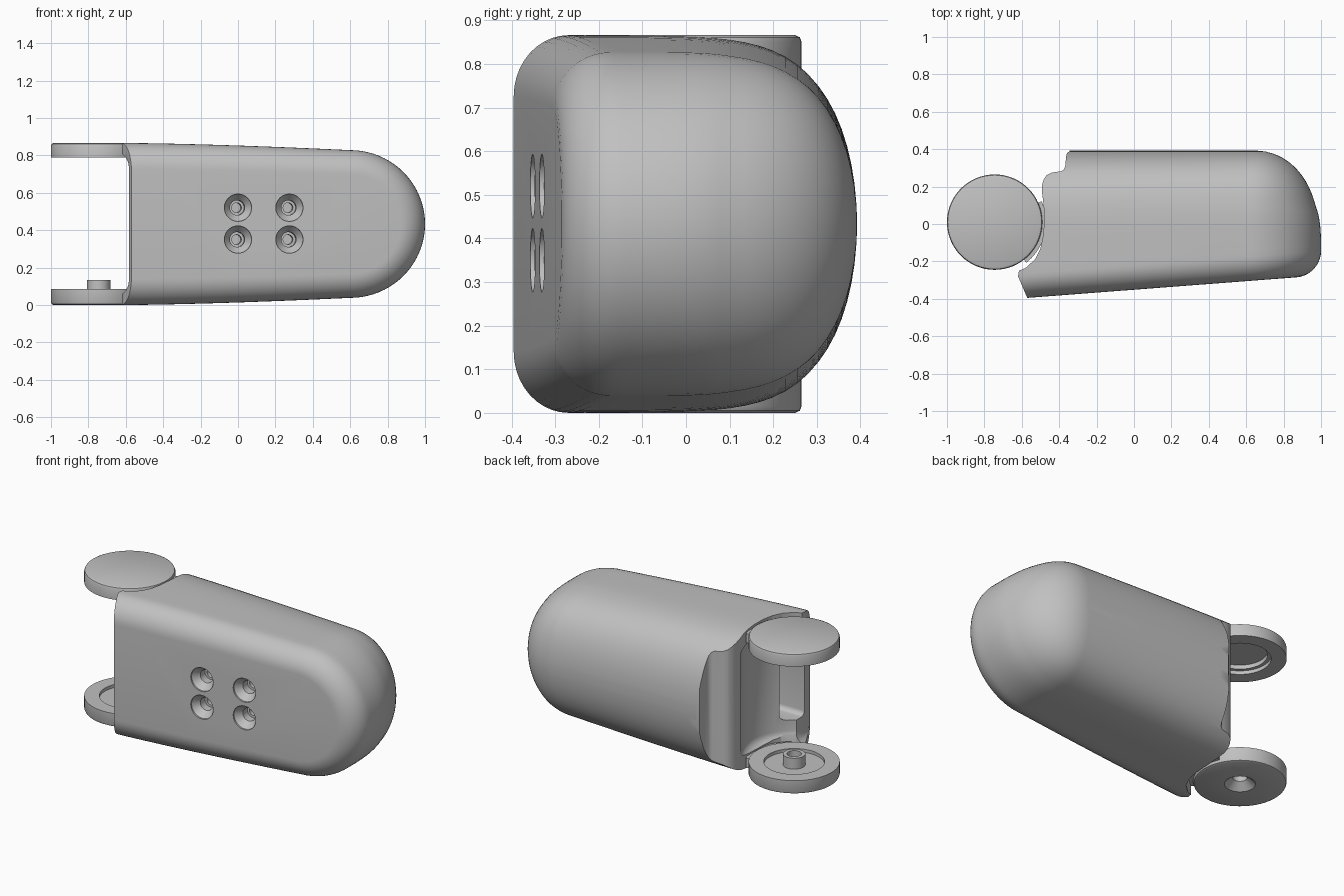
import bpy, bmesh, math
from mathutils import Matrix

if "Cube" in bpy.data.objects:
    bpy.data.objects.remove(bpy.data.objects["Cube"])

grey = bpy.data.materials.new("warm_grey")
grey.diffuse_color = (0.53, 0.53, 0.53, 1)
grey.use_nodes = True
grey.node_tree.nodes["Principled BSDF"].inputs["Base Color"].default_value = grey.diffuse_color
ZC = 0.433                 # mid height
PX, PY = -0.745, 0.01      # pivot axis
SLOPE = 0.0764             # tilt of the front face
FRONT = -0.395             # front face at the hinge end


def finish(name, bm):
    bmesh.ops.recalc_face_normals(bm, faces=bm.faces[:])
    me = bpy.data.meshes.new(name)
    bm.to_mesh(me)
    bm.free()
    ob = bpy.data.objects.new(name, me)
    bpy.context.collection.objects.link(ob)
    me.materials.append(grey)
    return ob


def loft(name, rings):
    bm = bmesh.new()
    loops = [[bm.verts.new(p) for p in r] for r in rings]
    n = len(loops[0])
    for a, b in zip(loops, loops[1:]):
        for i in range(n):
            j = (i + 1) % n
            bm.faces.new((a[i], a[j], b[j], b[i]))
    bm.faces.new(loops[0][::-1])
    bm.faces.new(loops[-1])
    return finish(name, bm)


def prism(name, pts, z0, z1):
    return loft(name, [[(x, y, z) for x, y in pts] for z in (z0, z1)])


def box(name, x0, x1, y0, y1, z0, z1):
    return prism(name, [(x0, y0), (x1, y0), (x1, y1), (x0, y1)], z0, z1)


def turned(name, profile, mat=None, seg=64):
    """Solid of revolution about z from (radius, z) pairs."""
    mat = mat or Matrix.Translation((PX, PY, 0))
    return loft(name, [[mat @ Matrix.Rotation(2 * math.pi * i / seg, 4, 'Z')
                        @ Matrix.Translation((r, 0, z)).to_translation()
                        for i in range(seg)] for r, z in profile])


def bevel(ob, width, segs=5):
    m = ob.modifiers.new("bevel", 'BEVEL')
    m.width, m.segments = width, segs
    apply(ob, m)


def apply(ob, m):
    bpy.context.view_layer.objects.active = ob
    bpy.ops.object.modifier_apply(modifier=m.name)


def cut(ob, *cutters):
    for c in cutters:
        m = ob.modifiers.new("cut", 'BOOLEAN')
        m.operation, m.solver, m.object = 'DIFFERENCE', 'EXACT', c
        apply(ob, m)
        bpy.data.objects.remove(c)


def smooth(ob, angle=35):
    bpy.ops.object.select_all(action='DESELECT')
    ob.select_set(True)
    bpy.context.view_layer.objects.active = ob
    bpy.ops.object.shade_smooth_by_angle(angle=math.radians(angle))


# Body shell: round-ended outlines lofted from the front face to the domed back
def outline(y0, h, xe, xc=0.6):
    w = min(1, max(0, (0.1 - y0) / 0.36))
    half = []
    for i in range(13):
        x = -0.75 + (xc + 0.75) * i / 12
        half.append((x, h * (1 - 0.088 * max(0, (x + 0.6) / 1.2) ** 1.5)))
    hc = half[-1][1]
    for i in range(1, 20):
        a = math.pi / 2 * (1 - i / 20)
        half.append((xc + (xe - xc) * math.cos(a), hc * math.sin(a)))
    pts = half + [(xe, 0)] + [(x, -z) for x, z in reversed(half)]
    return [(x, y0 + w * SLOPE * (x + 0.57), ZC + z) for x, z in pts]


rings = []
for i in range(11):                       # rounded front rim
    a = math.pi / 2 * i / 10
    k = 1 - math.sin(a)
    rings.append(outline(FRONT + 0.13 * (1 - math.cos(a)), 0.433 - 0.14 * k, 1 - 0.13 * k))
for i in range(1, 25):                    # domed back
    s = min(0.9995, math.sin(math.pi / 2 * i / 24))
    rings.append(outline(FRONT + 0.13 + 0.657 * s, 0.433 * math.sqrt(1 - s ** 5.4),
                         0.65 + 0.35 * math.sqrt(1 - s ** 3.1), 0.6 + 0.04 * s ** 4))
    if s == 0.9995:
        break
body = loft("body_shell", rings)

# Hinge end contour, recess between the discs, and slot pocket
end = [(-1.2, -0.6), (-0.565, -0.6), (-0.565, -0.405), (-0.575, -0.385), (-0.62, -0.28),
       (-0.615, -0.25), (-0.58, -0.235), (-0.53, -0.19), (-0.5, -0.13), (-0.485, -0.06),
       (-0.48, 0.02), (-0.483, 0.1), (-0.493, 0.18), (-0.491, 0.21), (-0.483, 0.238),
       (-0.468, 0.26), (-0.44, 0.275), (-0.39, 0.282), (-0.376, 0.29), (-0.368, 0.305),
       (-0.363, 0.36), (-0.358, 0.38), (-0.345, 0.388), (-0.345, 0.5), (-1.2, 0.5)]
recess = turned("recess_cutter", [(0.3, 0.085), (0.3, 0.781)])
bevel(recess, 0.05)
rim = box("rim_cutter", -0.9, -0.583, -0.7, 0.1, 0.04, 0.826)
bevel(rim, 0.09)
slot = box("slot_cutter", -0.75, -0.38, -0.32, -0.18, 0.2, 0.666)
bevel(slot, 0.03)
cut(body, prism("end_cutter", end, -0.3, 1.2), recess, rim, slot)

# Four countersunk screw holes, square to the tilted front face
for x in (0.0, 0.275):
    for z in (0.52, 0.35):
        y = FRONT + SLOPE * (x + 0.57)
        mat = (Matrix.Translation((x, y, z)) @ Matrix.Rotation(math.atan(SLOPE), 4, 'Z')
               @ Matrix.Rotation(math.pi / 2, 4, 'X'))
        cut(body, turned("hole_cutter", [(0.073, 0.05), (0.073, -0.01), (0.04, -0.05),
                                         (0.04, -0.1), (0.026, -0.1), (0.026, -0.16)],
                         mat, 32))
smooth(body)

# Upper disc with a stepped round socket underneath
upper = turned("upper_disc", [(0.255, 0.788), (0.255, 0.851), (0.251, 0.861), (0.24, 0.866)])
cut(upper, turned("socket_cutter", [(0.17, 0.7), (0.17, 0.81), (0.15, 0.81), (0.15, 0.835)]))
smooth(upper)

# Lower disc with a shallow tray, hollow boss and countersunk underside
lower = turned("lower_disc", [(0.24, 0), (0.251, 0.005), (0.255, 0.015), (0.255, 0.085)])
cut(lower, turned("tray_cutter", [(0.17, 0.066), (0.17, 0.2)]),
    turned("screw_cutter", [(0.085, -0.05), (0.085, 0.0), (0.04, 0.04), (0.04, 0.2)]))
smooth(lower)
boss = turned("pivot_boss", [(0.0625, 0.05), (0.0625, 0.133)])
cut(boss, turned("bore_cutter", [(0.04, 0), (0.04, 0.2)]))
smooth(boss)

# Crescent webs joining the discs to the body
arc = [math.radians(-52 + 4 * i) for i in range(20)]
crescent = ([(PX + 0.245 * math.cos(a), PY + 0.245 * math.sin(a)) for a in arc]
            + [(PX + 0.275 * math.cos(a), PY + 0.275 * math.sin(a)) for a in reversed(arc)])
for name, z0, z1 in (("lower_web", 0.02, 0.08), ("upper_web", 0.79, 0.846)):
    smooth(prism(name, crescent, z0, z1))
